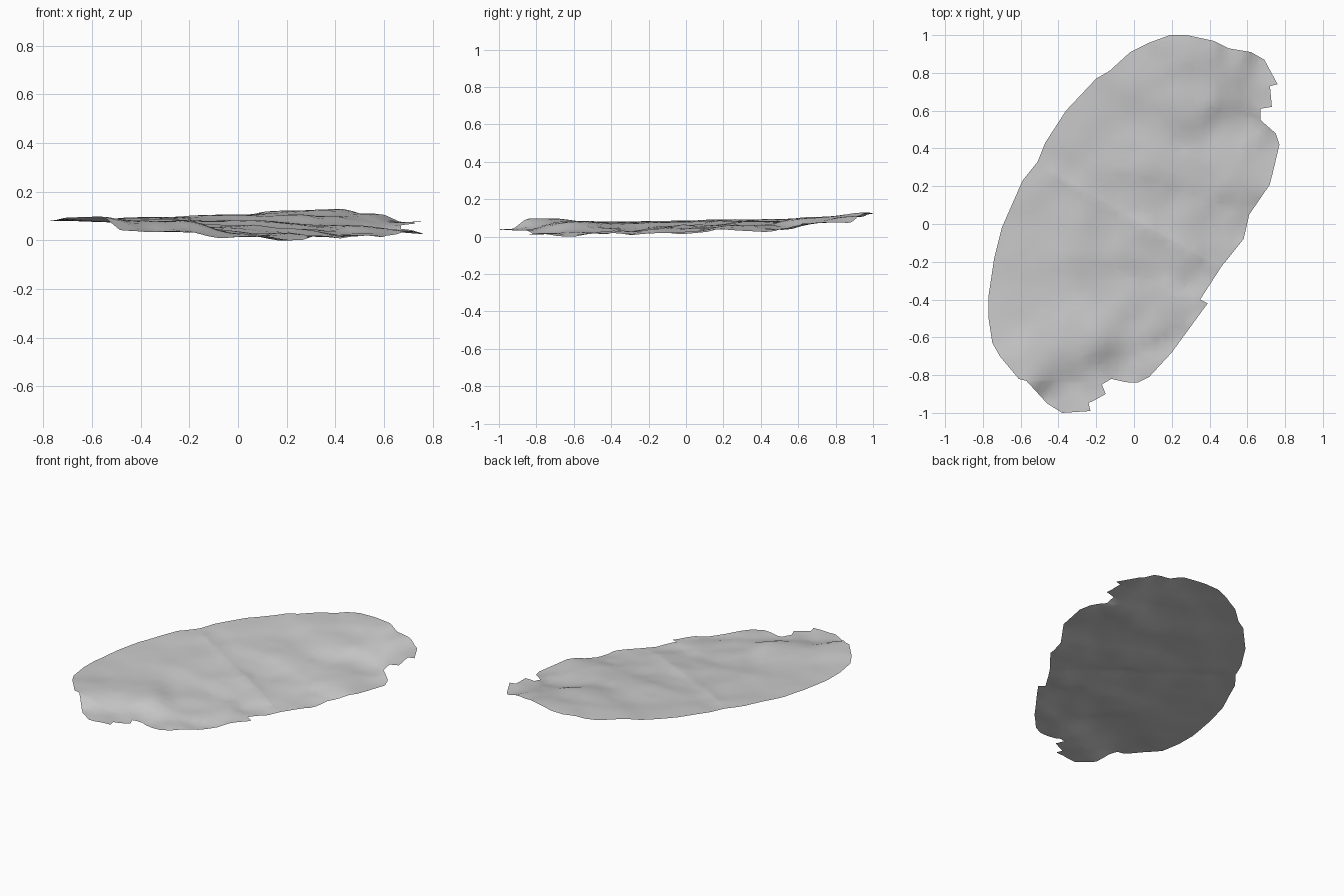
import bpy
import bmesh
from mathutils import Vector, noise

cube = bpy.data.objects.get("Cube")
if cube:
    bpy.data.objects.remove(cube)

GRID_STEP = 0.05

# Ragged outline of the ground sheet, clockwise, in hundredths
OUTLINE = [
    (19, 100), (28, 100), (42, 97), (50, 93), (62, 91), (69, 87), (76, 74),
    (72, 73), (73, 62), (67, 61), (67, 55), (75, 48), (77, 42), (72, 21),
    (61, 5), (58, -8), (55, -6), (52, -10), (46, -23), (35, -40), (39, -42),
    (28, -51), (20, -68), (8, -81), (2, -84), (-3, -84), (-12, -82),
    (-17, -85), (-15, -90), (-24, -95), (-23, -99), (-38, -100), (-46, -95),
    (-57, -83), (-61, -82), (-71, -70), (-75, -63), (-77, -50), (-77, -38),
    (-74, -18), (-70, -2), (-59, 23), (-51, 33), (-47, 43), (-36, 60),
    (-20, 77), (-13, 81), (-2, 91), (8, 96),
]

# Spot heights: x and y in hundredths, z in thousandths
SPOTS = [
    (-77, -45, 84), (-60, -80, 101), (-42, -98, 42), (-20, -92, 46),
    (-3, -84, 15), (20, -68, 2), (37, -41, 20), (58, -7, 22), (76, 42, 35),
    (72, 65, 72), (76, 74, 80), (69, 87, 75), (55, 92, 112), (40, 97, 134),
    (20, 100, 125), (-2, 91, 111), (-36, 60, 100), (-60, 23, 96),
    (-72, -10, 90), (-30, -60, 84), (-40, 0, 82), (0, 40, 84),
    (30, 70, 106), (45, 40, 62), (20, 0, 52), (-5, -40, 46), (10, -50, 32),
    (60, 50, 48), (0, 0, 62),
]

# Shallow seam crossing the sheet
SEAM_START = Vector((-0.45, 0.27, 0))
SEAM_END = Vector((0.45, -0.23, 0))
SEAM_DIR = (SEAM_END - SEAM_START).normalized()
SEAM_NORMAL = Vector((-SEAM_DIR.y, SEAM_DIR.x, 0))


def base_height(x, y):
    """Blend the spot heights by inverse distance."""
    total = weight_sum = 0.0
    for sx, sy, sz in SPOTS:
        d2 = (x - sx / 100) ** 2 + (y - sy / 100) ** 2
        weight = 1 / (d2 + 0.004) ** 2
        total += weight * sz / 1000
        weight_sum += weight
    return total / weight_sum


def relief(x, y):
    """Gentle bumps, rougher towards the low side."""
    rough = min(1.0, max(0.3, 0.7 + 0.8 * (x - 0.45 * y)))
    broad = noise.noise(Vector((x * 4, y * 4, 0.3)))
    fine = noise.noise(Vector((x * 9, y * 9, 5.7)))
    return rough * (0.012 * broad + 0.009 * fine)


def seam_ridge(x, y):
    """Small crease along the seam, fading out sideways."""
    offset = Vector((x, y, 0)) - SEAM_START
    along = offset.dot(SEAM_DIR)
    across = abs(offset.dot(SEAM_NORMAL))
    if not 0 < along < (SEAM_END - SEAM_START).length:
        return 0.0
    return 0.006 * max(0.0, 1 - across / 0.06)


def cut(bm, point, normal):
    geom = bm.verts[:] + bm.edges[:] + bm.faces[:]
    bmesh.ops.bisect_plane(bm, geom=geom, dist=0.0005,
                           plane_co=point, plane_no=normal)


# Flat sheet, split by a grid and by the seam
bm = bmesh.new()
bm.faces.new([bm.verts.new((x / 100, y / 100, 0)) for x, y in reversed(OUTLINE)])
bmesh.ops.triangulate(bm, faces=bm.faces[:])
bmesh.ops.beautify_fill(bm, faces=bm.faces[:], edges=bm.edges[:])
for i in range(-20, 21):
    cut(bm, (i * GRID_STEP + 0.013, 0, 0), (1, 0, 0))
    cut(bm, (0, i * GRID_STEP + 0.013, 0), (0, 1, 0))
cut(bm, SEAM_START, SEAM_NORMAL)
bmesh.ops.remove_doubles(bm, verts=bm.verts[:], dist=0.003)
bmesh.ops.triangulate(bm, faces=bm.faces[:])

# Raise the terrain and rest it on the ground
for v in bm.verts:
    x, y = v.co.x, v.co.y
    v.co.z = base_height(x, y) + relief(x, y) + seam_ridge(x, y)
lowest = min(v.co.z for v in bm.verts)
for v in bm.verts:
    v.co.z -= lowest
bm.normal_update()
for face in bm.faces:
    face.smooth = True
    if face.normal.z < 0:
        face.normal_flip()

mesh = bpy.data.meshes.new("ground_sheet")
bm.to_mesh(mesh)
bm.free()
ground = bpy.data.objects.new("ground_sheet", mesh)
bpy.context.collection.objects.link(ground)

# Plain grey stone
stone = bpy.data.materials.new("stone_grey")
stone.use_nodes = True
GREY = (0.6, 0.6, 0.6, 1)
stone.diffuse_color = GREY
stone.node_tree.nodes["Principled BSDF"].inputs["Base Color"].default_value = GREY
mesh.materials.append(stone)
